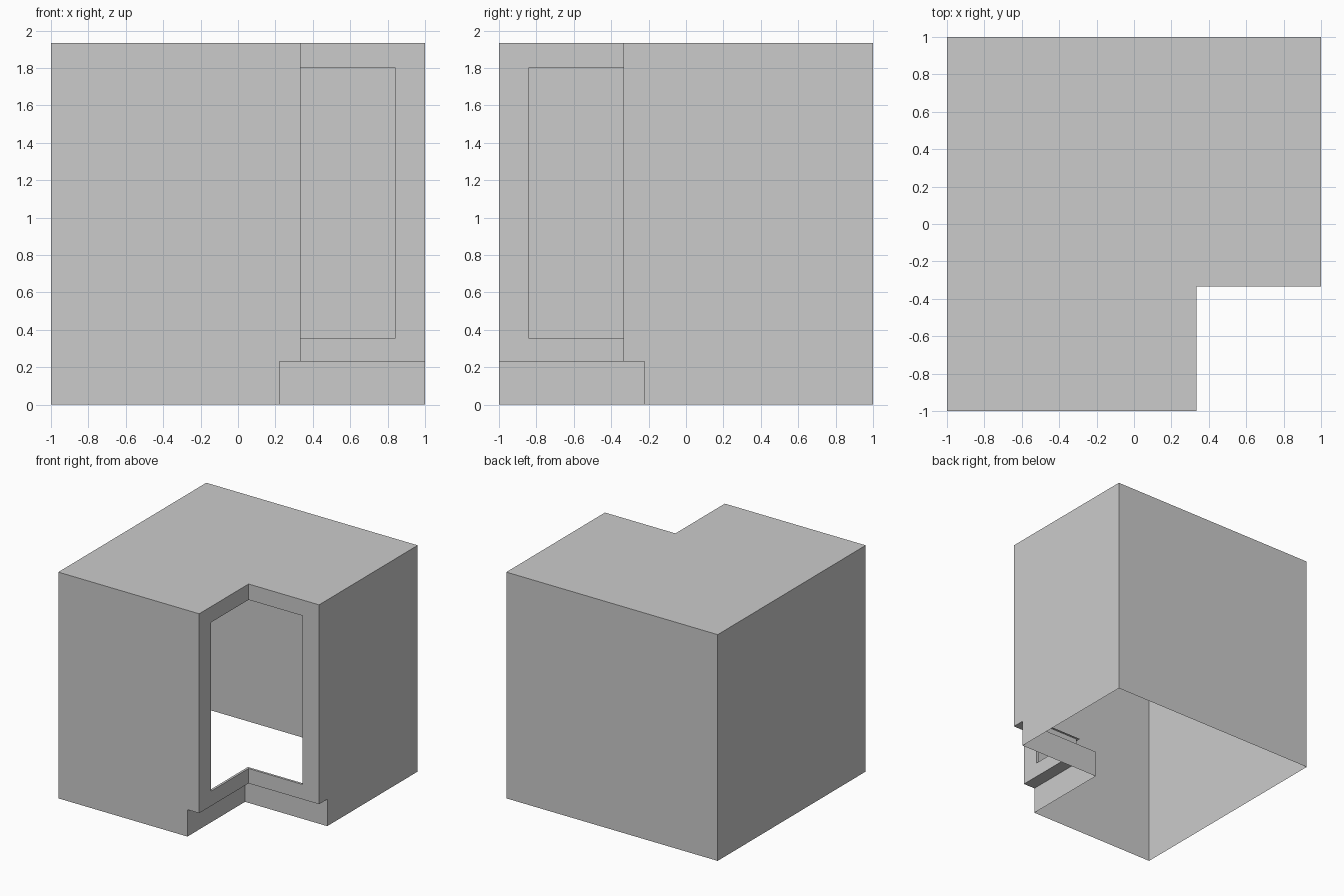
import bpy

if "Cube" in bpy.data.objects:
    bpy.data.objects.remove(bpy.data.objects["Cube"])

H = 1.935            # total height
KICK = 0.23          # toe kick height
N, K = 0.333, 0.222  # corner notch: cabinet body, recessed toe kick
SILL, HEAD = 0.357, 1.80   # opening bottom and top
JAMB = 0.842         # opening outer edge
LIP = 0.02           # depth of the lining turned into the opening


def make(name, verts, faces):
    mesh = bpy.data.meshes.new(name)
    mesh.from_pydata(verts, [], faces)
    mesh.update()
    obj = bpy.data.objects.new(name, mesh)
    bpy.context.collection.objects.link(obj)
    return obj


def bridge(name, a, b):
    """Strip of quads between two matching paths."""
    n = len(a)
    return make(name, a + b, [(i, n + i, n + i + 1, i + 1) for i in range(n - 1)])


def elbow(d, z, end=1.0):
    """Inside-corner path running along both arms of the notch."""
    return [(end, -d, z), (d, -d, z), (d, -end, z)]


def shell(d, z):
    """Outer wall path around the four sides, ending at the notch."""
    return [(d, -1, z), (-1, -1, z), (-1, 1, z), (1, 1, z), (1, -d, z)]


# Outer walls, the lower part cut back for the toe kick; underside is open
bridge("outer_walls", shell(N, KICK), shell(N, H))
bridge("base_walls", shell(K, 0), shell(K, KICK))

# Recessed toe kick and the ledge above it
bridge("toe_kick", elbow(K, 0), elbow(K, KICK))
bridge("kick_ledge", elbow(K, KICK), elbow(N, KICK))

# L-shaped top panel
top = shell(N, H) + [(N, -N, H)]
make("top_panel", top, [tuple(reversed(range(len(top))))])

# Face frame around the corner door opening
bridge("lower_rail", elbow(N, KICK), elbow(N, SILL))
bridge("upper_rail", elbow(N, HEAD), elbow(N, H))
bridge("right_stile", [(1, -N, SILL), (JAMB, -N, SILL)],
       [(1, -N, HEAD), (JAMB, -N, HEAD)])
bridge("front_stile", [(N, -JAMB, SILL), (N, -1, SILL)],
       [(N, -JAMB, HEAD), (N, -1, HEAD)])

# Thin lining turned inward at the opening edges
inner = N - LIP
bridge("sill_lining", elbow(N, SILL, JAMB), elbow(inner, SILL, JAMB))
bridge("head_lining", elbow(inner, HEAD, JAMB), elbow(N, HEAD, JAMB))
bridge("right_jamb_lining", [(JAMB, -N, SILL), (JAMB, -inner, SILL)],
       [(JAMB, -N, HEAD), (JAMB, -inner, HEAD)])
bridge("front_jamb_lining", [(inner, -JAMB, SILL), (N, -JAMB, SILL)],
       [(inner, -JAMB, HEAD), (N, -JAMB, HEAD)])
